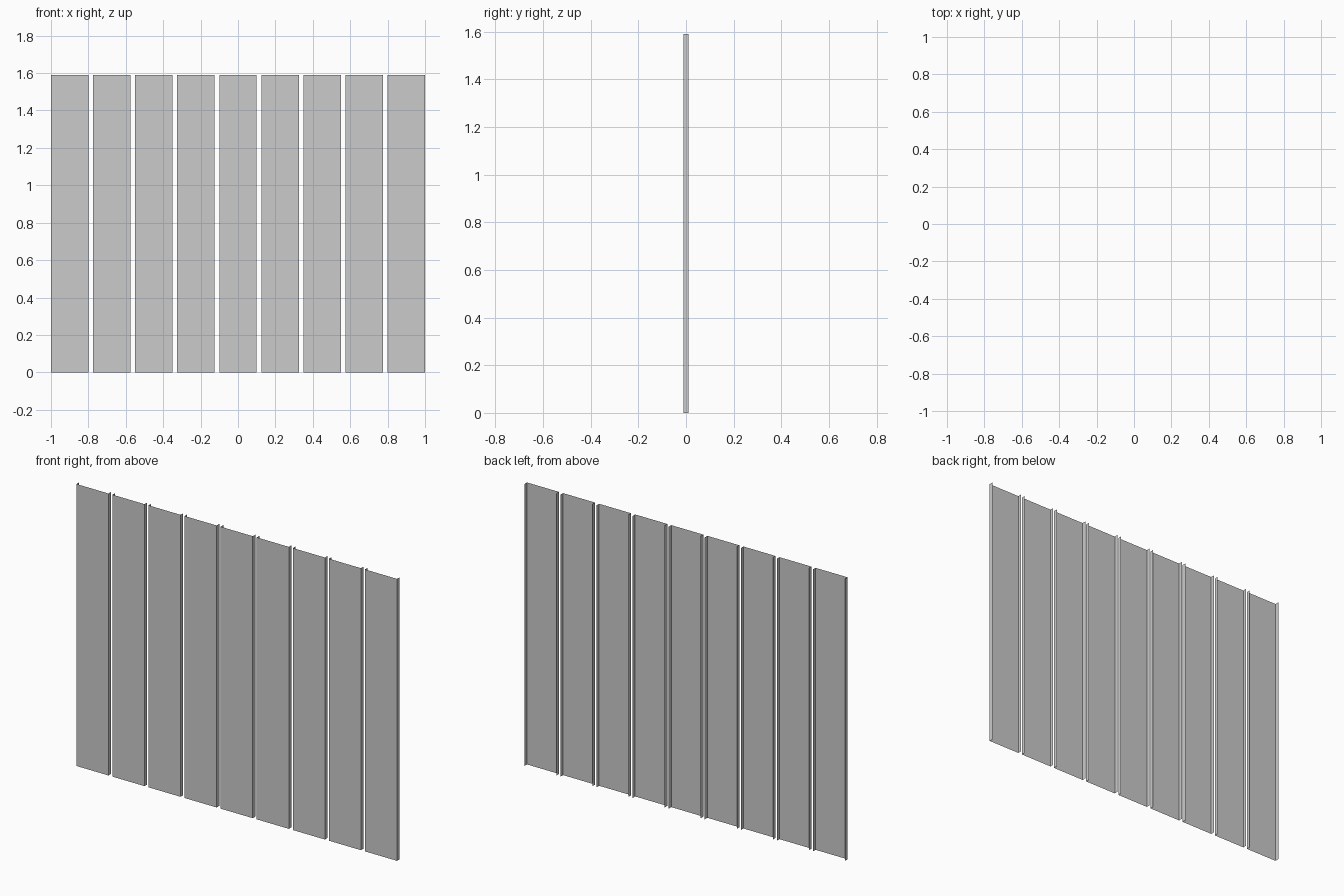
import bpy

if "Cube" in bpy.data.objects:
    bpy.data.objects.remove(bpy.data.objects["Cube"])

COUNT, WIDTH, GAP = 9, 0.2, 0.025
HEIGHT, HALF_DEPTH = 1.59, 0.0115


def channel_panel(name, x):
    # Thin sheet: flat front with a flange folded back along each side edge
    w, d = WIDTH / 2, HALF_DEPTH
    profile = [(w, d), (w, -d), (-w, -d), (-w, d)]
    verts = [(px, py, z) for z in (0, HEIGHT) for px, py in profile]
    n = len(profile)
    faces = [(i + 1, i, i + n, i + n + 1) for i in range(n - 1)]
    mesh = bpy.data.meshes.new(name)
    mesh.from_pydata(verts, [], faces)
    mesh.update()
    obj = bpy.data.objects.new(name, mesh)
    obj.location.x = x
    bpy.context.collection.objects.link(obj)
    return obj


# Row of evenly spaced upright panels
for i in range(COUNT):
    channel_panel(f"wall_panel_{i + 1}", (i - (COUNT - 1) / 2) * (WIDTH + GAP))
